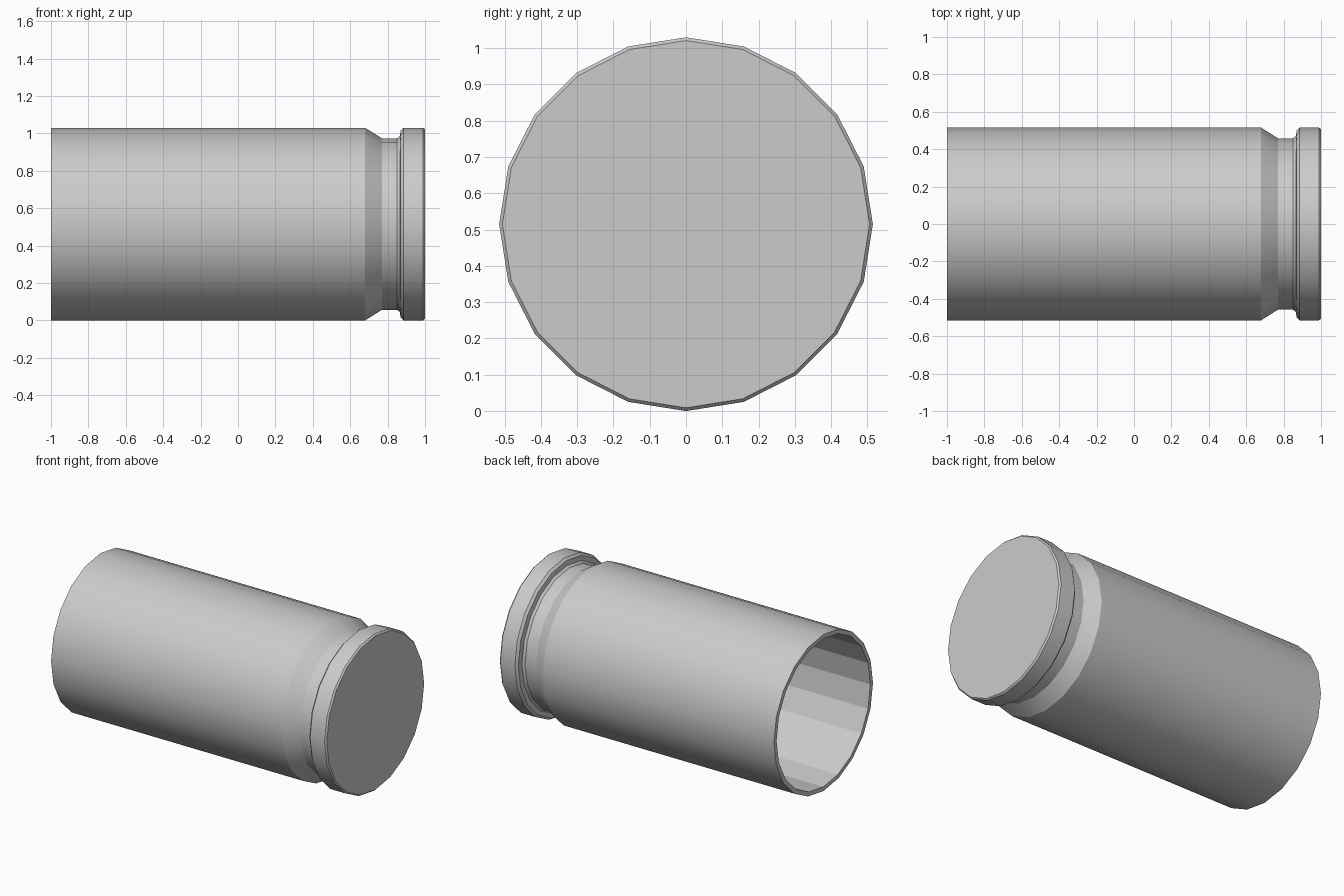
import bpy, bmesh, math

if "Cube" in bpy.data.objects:
    bpy.data.objects.remove(bpy.data.objects["Cube"])

SIDES = 20
CENTRE_Z = 0.515

# (x, radius) profiles, running along the axis
OUTER = [(-1.0, 0.515), (0.68, 0.515), (0.77, 0.458), (0.85, 0.458),
         (0.865, 0.47), (0.87, 0.5), (0.885, 0.515), (0.99, 0.515), (1.0, 0.506)]
INNER = [(-1.0, 0.487), (0.66, 0.487)]


def ring(bm, x, r):
    return [bm.verts.new((x, r * math.sin(2 * math.pi * i / SIDES),
                          CENTRE_Z + r * math.cos(2 * math.pi * i / SIDES)))
            for i in range(SIDES)]


def bridge(bm, a, b, smooth):
    for i in range(SIDES):
        j = (i + 1) % SIDES
        bm.faces.new((a[i], a[j], b[j], b[i])).smooth = smooth


bm = bmesh.new()
outer = [ring(bm, x, r) for x, r in OUTER]
inner = [ring(bm, x, r) for x, r in INNER]

# Smooth outer wall with the extractor groove and rim
for a, b in zip(outer, outer[1:]):
    bridge(bm, a, b, True)
# Flat-faceted bore, mouth lip, bore floor and closed base
bridge(bm, inner[0], inner[1], False)
bridge(bm, outer[0], inner[0], False)
bm.faces.new(inner[1])
bm.faces.new(outer[-1])
bmesh.ops.recalc_face_normals(bm, faces=bm.faces)

# Keep creases sharp around the groove, rim and mouth
for e in bm.edges:
    e.smooth = e.calc_face_angle(0) < math.radians(30)

mesh = bpy.data.meshes.new("casing")
bm.to_mesh(mesh)
bm.free()
casing = bpy.data.objects.new("casing", mesh)
bpy.context.collection.objects.link(casing)
